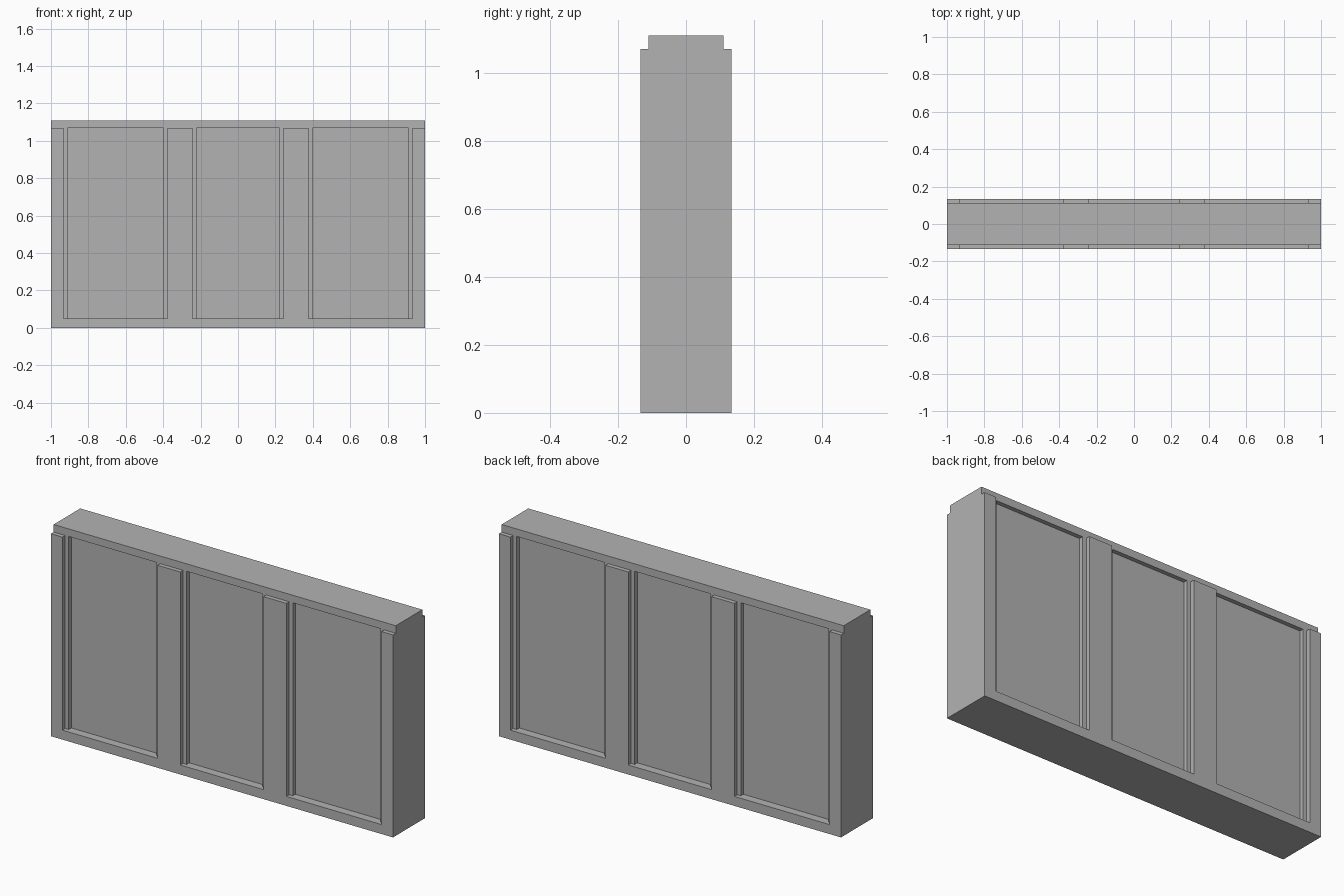
import bpy
import bmesh

if "Cube" in bpy.data.objects:
    bpy.data.objects.remove(bpy.data.objects["Cube"])

# Main sizes
HALF_LENGTH = 1.0
CORE_Y, FRAME_Y, PANEL_Y = 0.111, 0.134, 0.089
TOP, FRAME_TOP, RAIL_TOP = 1.11, 1.07, 0.05
BAYS = [(-0.933, -0.377), (-0.243, 0.243), (0.377, 0.933)]
LEDGE = 0.021

grey = bpy.data.materials.new("plain grey")
grey.use_nodes = True
colour = (0.45, 0.45, 0.45, 1)
grey.diffuse_color = colour
grey.node_tree.nodes["Principled BSDF"].inputs["Base Color"].default_value = colour


def extrude_outline(name, outline, y0, y1):
    """Extrude a closed x-z outline from y0 to y1."""
    bm = bmesh.new()
    face = bm.faces.new([bm.verts.new((x, y0, z)) for x, z in outline])
    result = bmesh.ops.extrude_face_region(bm, geom=[face])
    moved = [v for v in result["geom"] if isinstance(v, bmesh.types.BMVert)]
    bmesh.ops.translate(bm, verts=moved, vec=(0, y1 - y0, 0))
    bmesh.ops.recalc_face_normals(bm, faces=bm.faces)
    mesh = bpy.data.meshes.new(name)
    bm.to_mesh(mesh)
    bm.free()
    mesh.materials.append(grey)
    obj = bpy.data.objects.new(name, mesh)
    bpy.context.collection.objects.link(obj)
    return obj


def rectangle(x0, x1, z0, z1):
    return [(x0, z0), (x1, z0), (x1, z1), (x0, z1)]


# Solid wall core
core = extrude_outline("wall_core", rectangle(-HALF_LENGTH, HALF_LENGTH, 0, TOP),
                       -CORE_Y, CORE_Y)

# Sunken panels on both faces
cutters = []
for side in (-1, 1):
    for x0, x1 in BAYS:
        cutter = extrude_outline(
            "panel_cutter", rectangle(x0 + LEDGE, x1 - LEDGE, RAIL_TOP, FRAME_TOP),
            side * PANEL_Y, side * 0.2)
        cutter.hide_render = True
        cut = core.modifiers.new("panel_recess", "BOOLEAN")
        cut.operation = "DIFFERENCE"
        cut.solver = "EXACT"
        cut.object = cutter
        cutters.append(cutter)

# Bake the cuts, then drop the cutters
bpy.context.view_layer.update()
evaluated = core.evaluated_get(bpy.context.evaluated_depsgraph_get())
baked = bpy.data.meshes.new_from_object(evaluated)
core.modifiers.clear()
core.data = baked
for cutter in cutters:
    bpy.data.objects.remove(cutter)

# Raised frame: bottom rail with four upright stiles
comb = [(-HALF_LENGTH, FRAME_TOP), (-HALF_LENGTH, 0),
        (HALF_LENGTH, 0), (HALF_LENGTH, FRAME_TOP)]
for x0, x1 in reversed(BAYS):
    comb += [(x1, FRAME_TOP), (x1, RAIL_TOP), (x0, RAIL_TOP), (x0, FRAME_TOP)]
for name, side in (("front_frame", -1), ("back_frame", 1)):
    extrude_outline(name, comb, side * CORE_Y, side * FRAME_Y)
